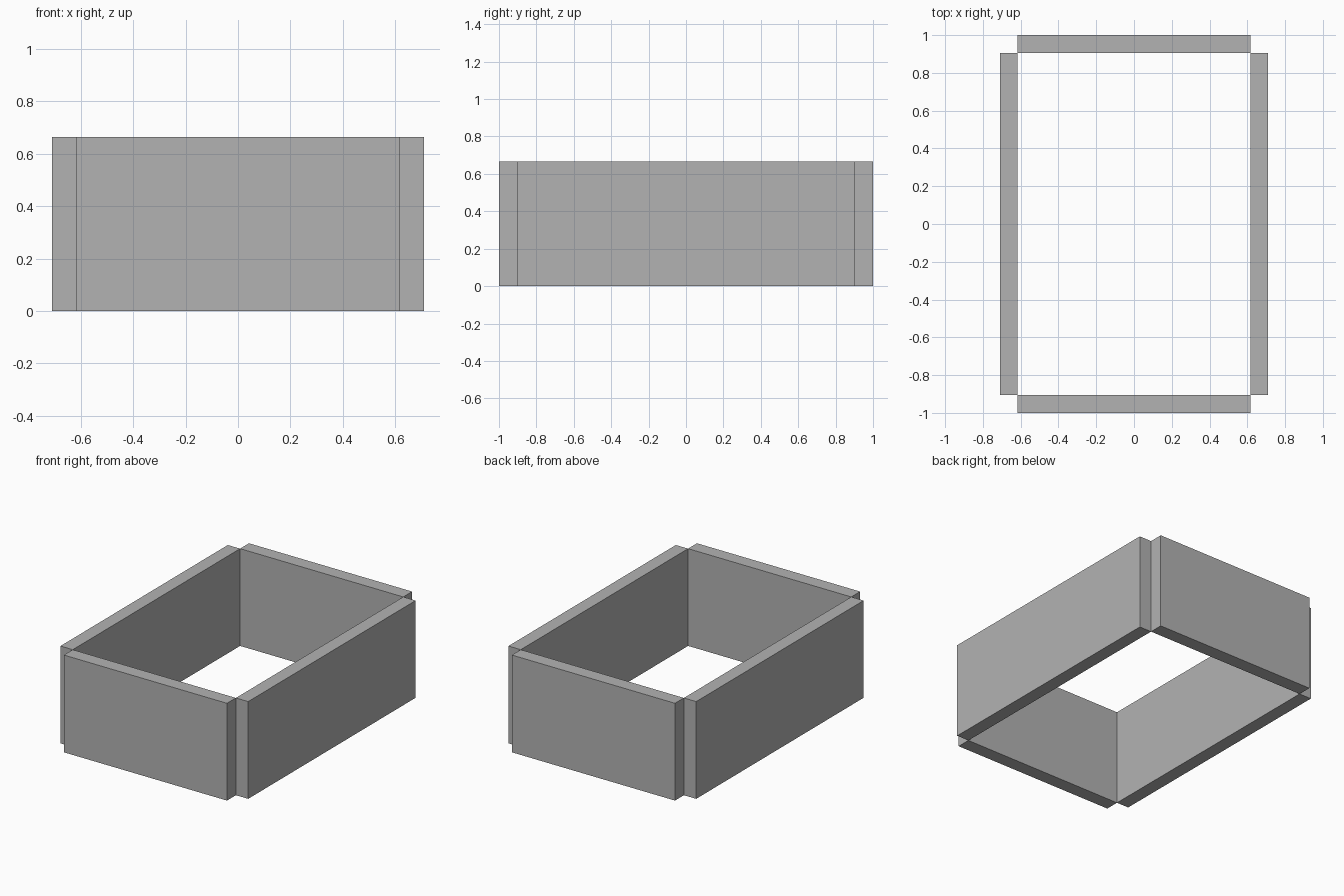
import bpy

cube = bpy.data.objects.get("Cube")
if cube:
    bpy.data.objects.remove(cube, do_unlink=True)

HEIGHT = 0.665
HALF_X, HALF_Y = 0.71, 1.0      # outer extents
INNER_X, INNER_Y = 0.617, 0.904  # opening, where the walls meet edge to edge

grey = bpy.data.materials.new("plain grey")
grey.use_nodes = True
colour = (0.45, 0.45, 0.45, 1)
grey.diffuse_color = colour
grey.node_tree.nodes["Principled BSDF"].inputs["Base Color"].default_value = colour


def wall(name, x0, x1, y0, y1):
    """Upright slab standing on the ground between the given limits."""
    bpy.ops.mesh.primitive_cube_add(size=1, location=((x0 + x1) / 2, (y0 + y1) / 2, HEIGHT / 2))
    slab = bpy.context.object
    slab.name = name
    slab.scale = (x1 - x0, y1 - y0, HEIGHT)
    bpy.ops.object.transform_apply(location=False, rotation=False, scale=True)
    slab.data.materials.append(grey)


# Four walls around an open rectangle, with notched outer corners
wall("front_wall", -INNER_X, INNER_X, -HALF_Y, -INNER_Y)
wall("back_wall", -INNER_X, INNER_X, INNER_Y, HALF_Y)
wall("right_wall", -HALF_X, -INNER_X, -INNER_Y, INNER_Y)
wall("left_wall", INNER_X, HALF_X, -INNER_Y, INNER_Y)
